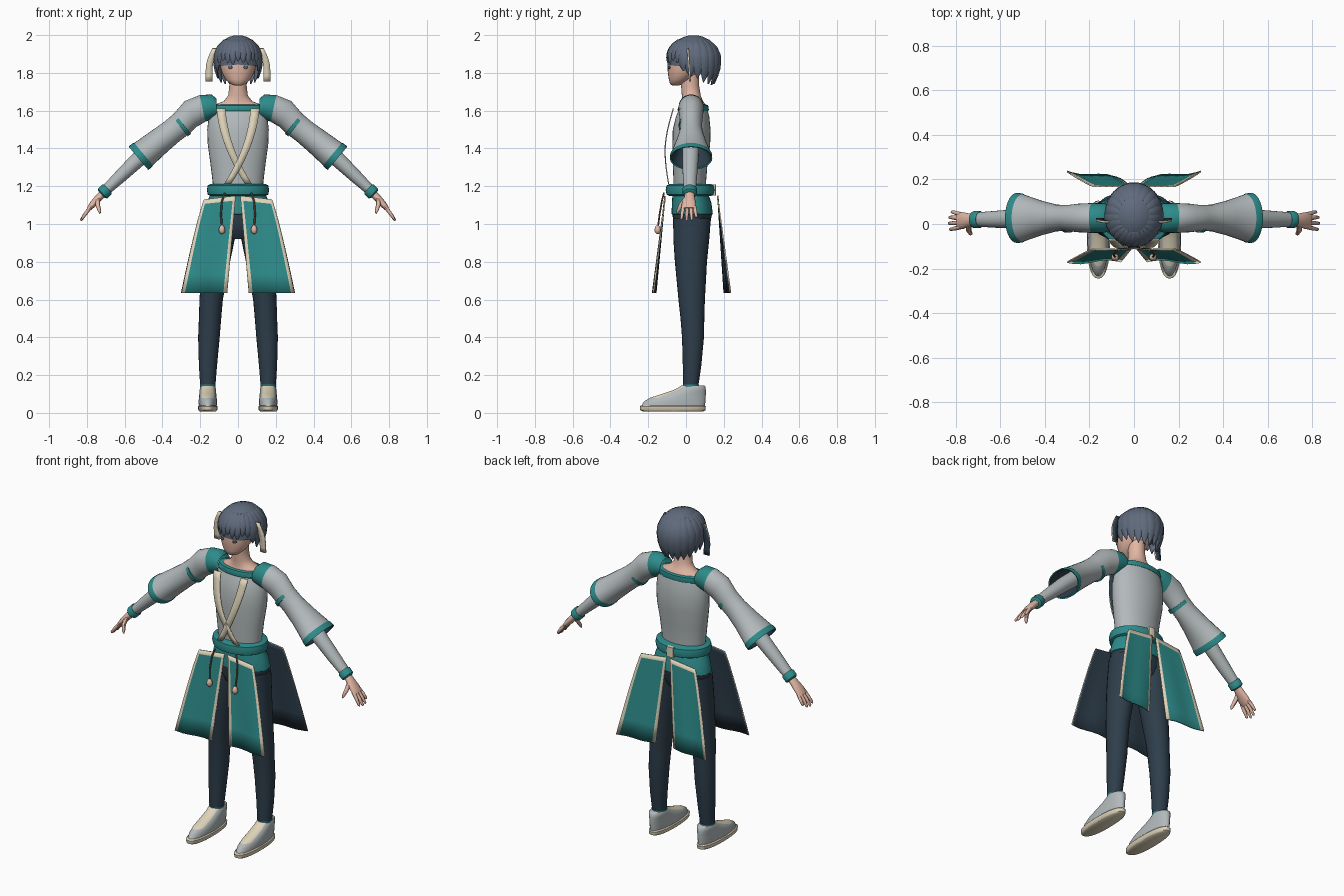
import bpy, bmesh
from math import sin, cos, pi, radians, sqrt
from mathutils import Vector

if "Cube" in bpy.data.objects:
    bpy.data.objects.remove(bpy.data.objects["Cube"])

def material(name, r, g, b):
    m = bpy.data.materials.new(name)
    m.use_nodes = True
    m.diffuse_color = (r, g, b, 1)
    m.node_tree.nodes["Principled BSDF"].inputs["Base Color"].default_value = (r, g, b, 1)
    return m

grey = material("pale grey cloth", .45, .49, .50)
teal = material("teal cloth", .026, .26, .255)
navy = material("navy cloth", .027, .048, .07)
cream = material("cream", .75, .67, .50)
skin = material("skin", .76, .47, .37)
hair = material("slate hair", .115, .145, .20)
brown = material("brown cord", .20, .12, .09)

def finish(bm, name, mats, mirror=False, angle=45):
    me = bpy.data.meshes.new(name)
    bm.to_mesh(me)
    bm.free()
    for m in mats:
        me.materials.append(m)
    me.shade_smooth()
    me.set_sharp_from_angle(angle=radians(angle))
    ob = bpy.data.objects.new(name, me)
    bpy.context.collection.objects.link(ob)
    if mirror:
        ob.modifiers.new("Mirror", "MIRROR").use_clip = False
    return ob

def loft(name, rings, mats, bands=None, mirror=False, n=24, caps=True, rule=None, power=1):
    """Skin rings of (centre, u, v); bands gives a material index per step."""
    bm = bmesh.new()
    loops = []
    for c, u, v in rings:
        loop = []
        for i in range(n):
            a = 2 * pi * i / n
            ca, sa = cos(a), sin(a)
            if power != 1:
                ca = abs(ca) ** power * (1 if ca > 0 else -1)
                sa = abs(sa) ** power * (1 if sa > 0 else -1)
            loop.append(bm.verts.new(c + u * ca + v * sa))
        loops.append(loop)
    for k, (a, b) in enumerate(zip(loops, loops[1:])):
        for i in range(n):
            j = (i + 1) % n
            f = bm.faces.new((a[i], a[j], b[j], b[i]))
            f.material_index = bands[k] if bands else 0
    if caps:
        bm.faces.new(loops[0]).material_index = bands[0] if bands else 0
        bm.faces.new(loops[-1]).material_index = bands[-1] if bands else 0
    bmesh.ops.recalc_face_normals(bm, faces=bm.faces)
    if rule:
        for f in bm.faces:
            f.material_index = rule(f.calc_center_median())
    return finish(bm, name, mats, mirror)

def ring(x, y, z, ru, rv, tilt=0):
    t = radians(tilt)
    return Vector((x, y, z)), Vector((cos(t), 0, -sin(t))) * ru, Vector((0, rv, 0))

def stack(name, rows, mats, **kw):
    """Upright loft from rows of z, x, y, half width, half depth."""
    return loft(name, [ring(x, y, z, rx, ry) for z, x, y, rx, ry in rows], mats, **kw)

def limb(name, pts, mat, n=10):
    """Mirrored round tube along points of x, y, z, radius."""
    ps = [Vector(p[:3]) for p in pts]
    rings = []
    for i, p in enumerate(ps):
        d = (ps[min(i + 1, len(ps) - 1)] - ps[max(i - 1, 0)]).normalized()
        u = d.cross(Vector((.1, 1, 0))).normalized()
        rings.append((p, u * pts[i][3], d.cross(u) * pts[i][3]))
    return loft(name, rings, [mat], mirror=True, n=n)

def sheet(name, point, us, vs, facing, mats, mat_rule=None, thick=.007):
    """Mirrored thin cloth; outside uses mats[0:2], lining is navy."""
    bm = bmesh.new()
    g = [[bm.verts.new(point(u, v)) for u in us] for v in vs]
    for r in range(len(vs) - 1):
        for c in range(len(us) - 1):
            f = bm.faces.new((g[r][c], g[r][c + 1], g[r + 1][c + 1], g[r + 1][c]))
            f.material_index = mat_rule(r, c) if mat_rule else 0
    bm.normal_update()
    if sum(f.normal.y for f in bm.faces) * facing < 0:
        bmesh.ops.reverse_faces(bm, faces=bm.faces)
    ob = finish(bm, name, mats + [navy, navy], True)
    s = ob.modifiers.new("Thickness", "SOLIDIFY")
    s.thickness, s.offset, s.material_offset = thick, -1, len(mats)

# Torso, collar, neck and head
stack("torso", [(1.17, 0, .02, .132, .085), (1.22, 0, .02, .134, .086), (1.32, 0, .022, .146, .092),
                (1.42, 0, .028, .16, .1), (1.5, 0, .03, .163, .1), (1.57, 0, .035, .155, .088),
                (1.615, 0, .04, .138, .072)], [grey], n=32)
stack("collar", [(1.598, 0, .038, .145, .08), (1.605, 0, .038, .15, .083), (1.628, 0, .04, .142, .077),
                 (1.632, 0, .04, .132, .068)], [teal], n=32)
stack("neck", [(1.61, 0, .04, .135, .07), (1.635, 0, .04, .115, .062), (1.65, 0, .035, .075, .055),
               (1.68, 0, .028, .052, .05), (1.73, 0, .022, .046, .048), (1.8, 0, .02, .048, .05)], [skin])
stack("head", [(1.733, 0, -.055, .018, .018), (1.742, 0, -.05, .04, .035), (1.765, 0, -.033, .066, .058),
               (1.8, 0, -.016, .085, .08), (1.84, 0, -.005, .096, .094), (1.89, 0, .01, .1, .104),
               (1.95, 0, .03, .075, .085)], [skin])
stack("eyes", [(1.82, .04, -.088, .004, .006), (1.826, .04, -.088, .014, .008),
               (1.836, .04, -.088, .012, .007)], [hair], mirror=True, n=10)

# Hair cap with overlapping tapered locks
def hair_scale(z):
    d = (z - 1.87) / .13
    return sqrt(max(0, 1 - d * d)) if d > 0 else 1 - .22 * d * d

cap_z = [1.84, 1.87, 1.9, 1.93, 1.955, 1.975, 1.99, 1.998]
stack("hair_cap", [(z, 0, .04, .126 * hair_scale(z), .14 * hair_scale(z)) for z in cap_z], [hair], n=32)

def hair_lock(angle, z_end, width):
    a = radians(angle)
    out, side = Vector((sin(a), -cos(a), 0)), Vector((cos(a), sin(a), 0))
    rings = []
    for k, w in enumerate((.35, .75, 1, 1, .9, .6, .04)):
        z = 1.978 + (z_end - 1.978) * k / 6
        s = hair_scale(z)
        c = Vector((.122 * sin(a) * s, .04 - .137 * cos(a) * s, z))
        rings.append((c, side * width * w, out * .011 * (.4 + .6 * w)))
    loft("hair_lock", rings, [hair], n=8)

for i, ang in enumerate(range(-52, 60, 13)):
    hair_lock(ang, (1.842, 1.862, 1.85)[i % 3], .024)
for s in (1, -1):
    for ang, z in ((66, 1.81), (82, 1.775), (100, 1.77), (118, 1.75), (136, 1.74), (154, 1.735), (171, 1.74)):
        hair_lock(s * ang, z, .034)

# Hair ribbons
def ribbon_point(u, v):
    return Vector((.118 + .035 * sin(min(v * 1.6, 1) * pi / 2) + (u - .5) * .036, .005 + .012 * v, 1.93 - .175 * v))
sheet("hair_ribbon", ribbon_point, (0, 1), [i / 6 for i in range(7)], -1, [cream], thick=.009)

# Sleeves with flared openings
sleeve = [(.115, 1.615, 90, .05, .06), (.135, 1.622, 95, .064, .066), (.188, 1.612, 102, .072, .067),
          (.25, 1.583, 115, .075, .064), (.30, 1.53, 127, .067, .058), (.35, 1.49, 130, .065, .06),
          (.42, 1.435, 130, .07, .078), (.50, 1.37, 130, .077, .106), (.508, 1.364, 130, .081, .111),
          (.527, 1.348, 130, .081, .112), (.525, 1.35, 130, .074, .104), (.42, 1.435, 130, .06, .068),
          (.36, 1.485, 130, .045, .045)]
loft("sleeve", [ring(x, .027, z, a, b, t) for x, z, t, a, b in sleeve], [grey, teal, navy],
     bands=[1, 1, 0, 0, 0, 0, 0, 1, 1, 1, 2, 2], mirror=True, n=28, caps=False)
loft("elbow_band", [ring(x, .023, z, .064, .062, 128) for x, z in ((.289, 1.528), (.305, 1.514))],
     [teal], mirror=True)
loft("forearm", [ring(x, y, z, a, b, 132) for x, y, z, a, b in (
    (.38, .027, 1.47, .046, .046), (.52, .024, 1.35, .042, .043), (.62, .021, 1.255, .035, .038),
    (.715, .02, 1.165, .026, .031))], [grey], mirror=True)
loft("wrist_cuff", [ring(x, .02, z, a, b, 134) for x, z, a, b in (
    (.69, 1.188, .03, .034), (.695, 1.183, .036, .039), (.717, 1.161, .035, .038), (.722, 1.156, .026, .03))],
    [teal], mirror=True)

# Hands
loft("palm", [ring(x, y, z, a, b, 138) for x, y, z, a, b in (
    (.712, .02, 1.165, .019, .024), (.738, .018, 1.138, .02, .029), (.768, .015, 1.105, .018, .038),
    (.79, .015, 1.08, .012, .036))], [skin], mirror=True, n=16)
for k, (y, length) in enumerate(((-.014, .9), (.006, 1), (.026, .95), (.044, .75))):
    splay = (y - .015) * .35
    limb("finger", [(.778, y, 1.092, .010), (.778 + .03 * length, y + splay * .6, 1.092 - .038 * length, .0095),
                    (.778 + .052 * length, y + splay, 1.092 - .07 * length, .007),
                    (.778 + .055 * length, y + splay, 1.092 - .076 * length, .002)], skin, 8)
limb("thumb", [(.742, -.002, 1.13, .013), (.742, -.028, 1.098, .012), (.733, -.043, 1.068, .009),
               (.73, -.046, 1.055, .003)], skin, 8)

# Hips, belt and legs
stack("hips", [(.92, 0, .03, .07, .055), (.96, 0, .03, .145, .085), (1.0, 0, .03, .168, .098),
               (1.05, 0, .033, .174, .104), (1.053, 0, .033, .179, .109), (1.11, 0, .03, .168, .105),
               (1.17, 0, .022, .14, .092)], [navy, teal], bands=[0, 0, 0, 1, 1, 1], n=32)
stack("belt", [(1.148, 0, .022, .145, .11), (1.156, 0, .022, .16, .125), (1.18, 0, .022, .165, .13),
               (1.204, 0, .022, .16, .125), (1.212, 0, .022, .145, .11)], [teal], n=36)
stack("belt_knot", [(1.15, 0, .148, .022, .01), (1.21, 0, .148, .022, .01)], [cream], n=12, power=.4)
stack("leg", [(.14, .16, .025, .04, .04), (.25, .159, .032, .048, .049), (.4, .154, .037, .057, .058),
              (.5, .148, .034, .059, .063), (.6, .142, .03, .062, .07), (.8, .117, .026, .075, .085),
              (.92, .1, .028, .083, .095), (1.03, .087, .032, .087, .1)], [navy], mirror=True)
stack("sock", [(.1, .16, .027, .037, .042), (.15, .16, .026, .042, .043)], [teal], mirror=True)

# Shoes
stack("shoe_sole", [(.008, .16, -.07, .044, .16), (.014, .16, -.07, .05, .172), (.034, .16, -.07, .052, .175),
                    (.04, .16, -.07, .046, .168)], [cream], mirror=True, n=32, power=.85)
def shoe_colour(c):
    return 1 if abs(c.x - .16) < .031 and -.17 < c.y < .02 and c.z > .068 else 0
stack("shoe_upper", [(.036, .16, -.068, .047, .168), (.06, .16, -.06, .049, .163), (.08, .16, -.043, .047, .147),
                     (.1, .16, -.012, .045, .117), (.12, .16, .018, .043, .087), (.14, .16, .036, .041, .066),
                     (.145, .16, .036, .037, .06)], [grey, cream], mirror=True, n=32, rule=shoe_colour)

# Trimmed skirt panels, front and back
def skirt_panel(name, facing, y_top, y_in, y_out):
    def point(u, v):
        inner, outer = .012 + .046 * v, .18 + .12 * v ** .85
        y = y_top + (y_in + (y_out - y_in) * u - y_top) * v + .009 * sin(u * 6) * v
        return Vector((inner + (outer - inner) * u, y, 1.15 - .515 * v - .02 * u * (1 - v)))
    us, vs = (0, .08, .25, .42, .58, .75, .92, 1), (0, .05, .2, .4, .6, .8, 1)
    sheet(name, point, us, vs, facing, [teal, cream],
          lambda r, c: 1 if r == 0 or c in (0, len(us) - 2) else 0)

skirt_panel("front_skirt_panel", -1, -.115, -.172, -.172)
skirt_panel("back_skirt_panel", 1, .172, .205, .242)

# Crossed chest straps
def strap_point(u, v):
    x = .09 - .03 * v - .115 * v ** 2
    y = -.07 - .05 * sin(min(1, v * 1.5) * pi / 2) + .025 * v ** 3
    return Vector((x + (u - .5) * (.048 - .012 * v), y, 1.612 - .4 * v))
sheet("chest_strap", strap_point, (0, 1), [i / 10 for i in range(11)], -1, [cream], thick=.006)

# Hanging cords and beads
limb("cord", [(.07, -.117, 1.165, .005), (.085, -.128, 1.12, .005), (.09, -.14, 1.05, .005),
              (.085, -.148, .985, .005)], brown, 6)
stack("bead", [(.948, .085, -.15, .006, .006), (.956, .085, -.15, .015, .015), (.972, .085, -.15, .017, .017),
               (.988, .085, -.15, .011, .011), (.994, .085, -.15, .004, .004)], [skin], mirror=True, n=12)
